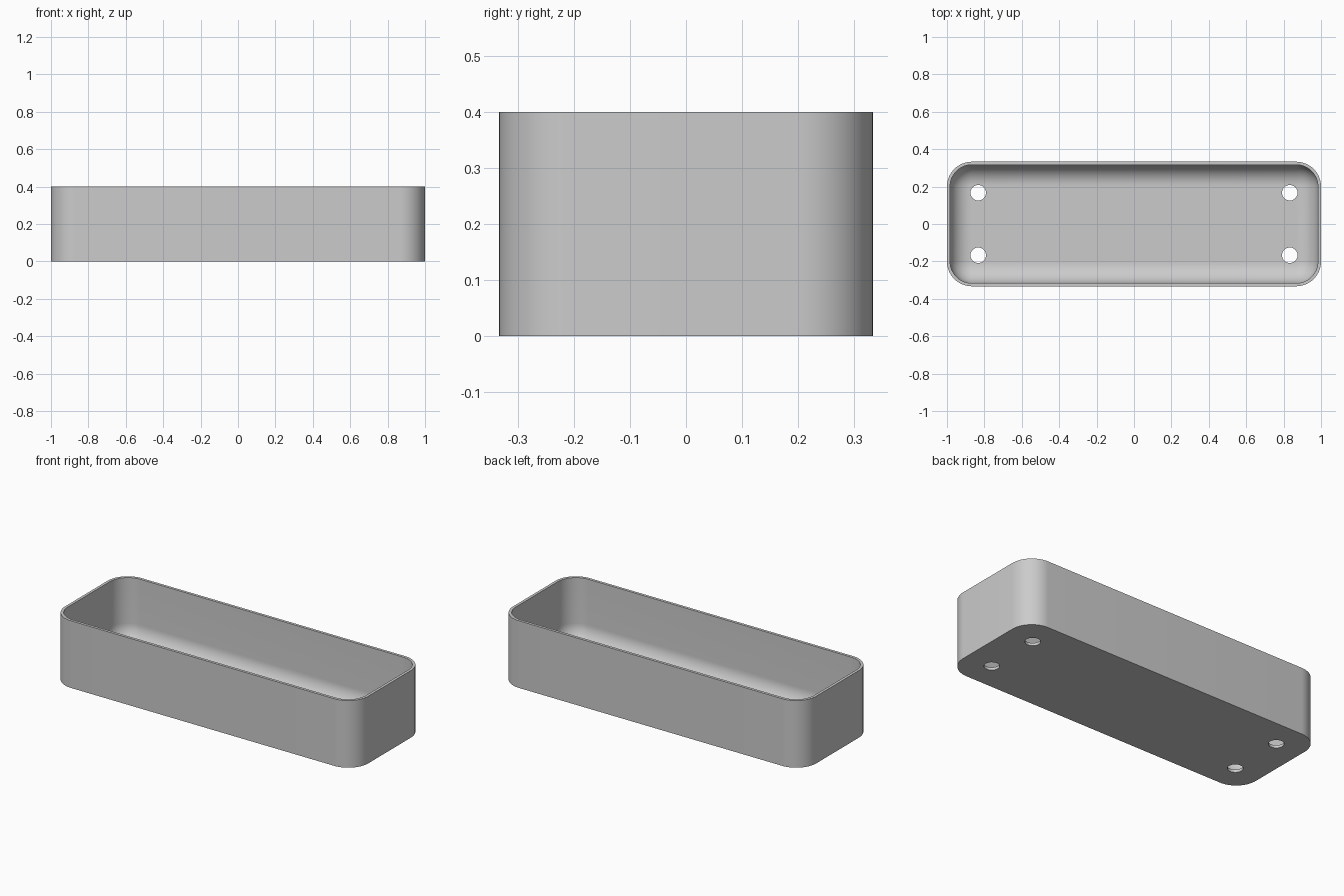
import bpy, bmesh
from math import sin, cos, pi

if "Cube" in bpy.data.objects:
    bpy.data.objects.remove(bpy.data.objects["Cube"])

HX, HY, HEIGHT = 1.0, 0.333, 0.4
CORNER, WALL, FILLET = 0.133, 0.0165, 0.112
SEG = 16

grey = bpy.data.materials.new("light grey")
grey.use_nodes = True
grey.diffuse_color = (0.6, 0.6, 0.6, 1)
grey.node_tree.nodes["Principled BSDF"].inputs["Base Color"].default_value = (0.6, 0.6, 0.6, 1)


def ring(bm, inset, z):
    """Rounded rectangle loop, inset from the outer outline."""
    r = CORNER - inset
    verts = []
    for k, (sx, sy) in enumerate([(1, 1), (-1, 1), (-1, -1), (1, -1)]):
        for i in range(SEG + 1):
            a = (k + i / SEG) * pi / 2
            verts.append(bm.verts.new((sx * (HX - CORNER) + r * cos(a),
                                       sy * (HY - CORNER) + r * sin(a), z)))
    return verts


# Tray shell: outer wall, rim, inner wall and rounded floor edge
bm = bmesh.new()
levels = [(0, 0), (0, HEIGHT), (WALL, HEIGHT)]
for i in range(SEG + 1):
    a = i / SEG * pi / 2
    levels.append((WALL + FILLET * (1 - cos(a)), WALL + FILLET * (1 - sin(a))))
rings = [ring(bm, *level) for level in levels]
for low, high in zip(rings, rings[1:]):
    for i in range(len(low)):
        j = (i + 1) % len(low)
        bm.faces.new((low[i], low[j], high[j], high[i]))
bm.faces.new(rings[0][::-1])
bm.faces.new(rings[-1])
bmesh.ops.recalc_face_normals(bm, faces=bm.faces)
mesh = bpy.data.meshes.new("tray")
bm.to_mesh(mesh)
bm.free()
tray = bpy.data.objects.new("tray", mesh)
bpy.context.collection.objects.link(tray)
mesh.materials.append(grey)

# Four drain holes through the floor
cutters = []
for x in (-0.833, 0.833):
    for y in (-0.167, 0.167):
        bpy.ops.mesh.primitive_cylinder_add(vertices=48, radius=0.0415, depth=0.2, location=(x, y, 0))
        cutter = bpy.context.object
        cutter.name = "drain_hole_cutter"
        cutter.hide_render = True
        cutter.data.materials.append(grey)
        cutters.append(cutter)
        cut = tray.modifiers.new("drain_hole", 'BOOLEAN')
        cut.operation = 'DIFFERENCE'
        cut.solver = 'EXACT'
        cut.object = cutter

# Apply the holes, then smooth the curved walls
bpy.ops.object.select_all(action='DESELECT')
tray.select_set(True)
bpy.context.view_layer.objects.active = tray
for name in [m.name for m in tray.modifiers]:
    bpy.ops.object.modifier_apply(modifier=name)
for cutter in cutters:
    bpy.data.objects.remove(cutter)
bpy.ops.object.shade_smooth_by_angle(angle=0.6)
